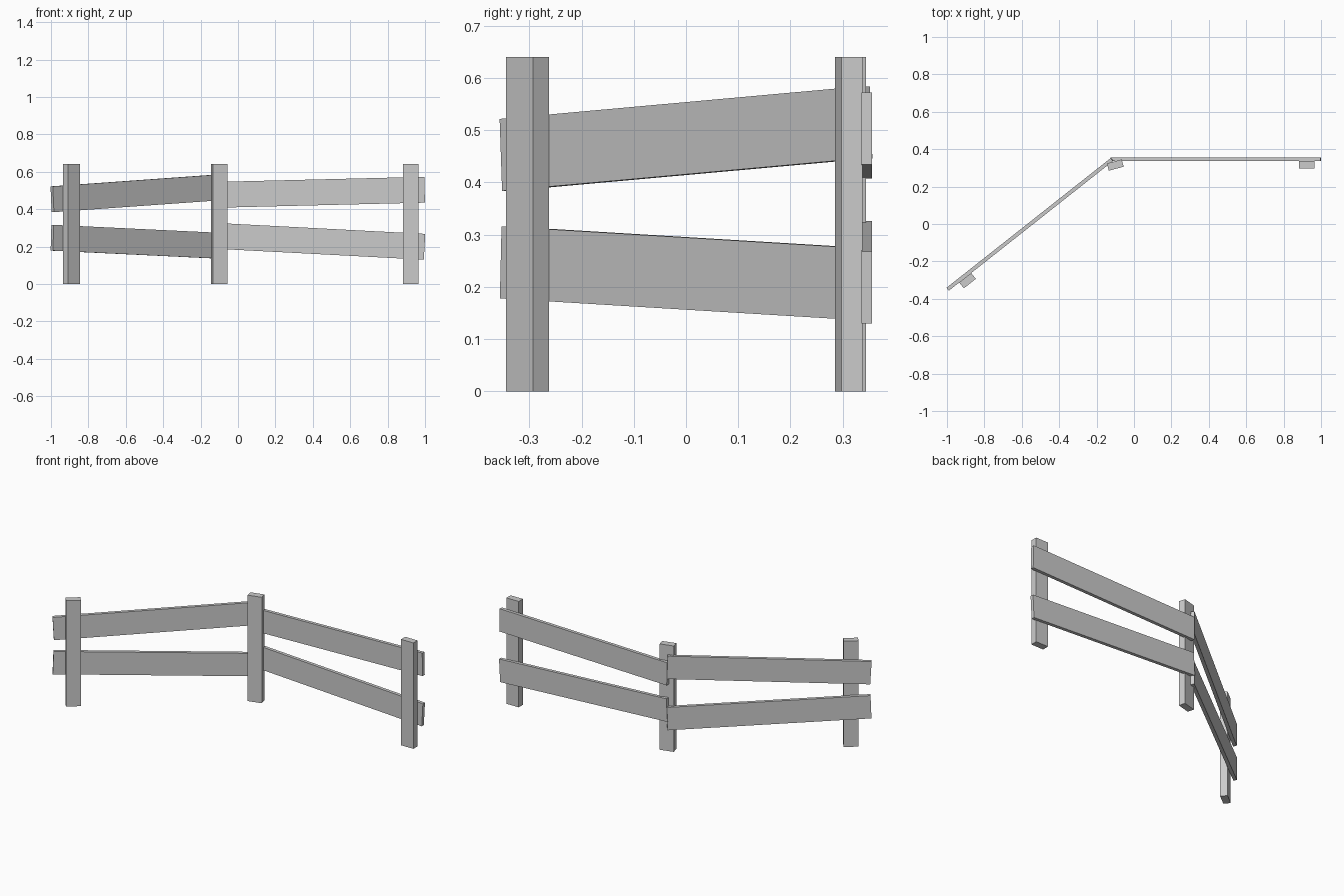
import bpy
from math import radians

if "Cube" in bpy.data.objects:
    bpy.data.objects.remove(bpy.data.objects["Cube"])


def box(name, size, centre, yaw=0, pitch=0):
    """Box turned about z by yaw, with its +x end raised by pitch (degrees)."""
    bpy.ops.mesh.primitive_cube_add(size=1, location=centre,
                                    rotation=(0, radians(-pitch), radians(yaw)))
    ob = bpy.context.object
    ob.name = name
    ob.scale = size
    return ob


# Upright posts: x, y, yaw
POST = (0.082, 0.04, 0.64)
for name, x, y, yaw in (("left_post", -0.89, -0.303, 38.3),
                        ("corner_post", -0.10, 0.315, 15),
                        ("right_post", 0.923, 0.318, 0)):
    box(name, POST, (x, y, POST[2] / 2), yaw)

# Crooked rails on the back of the posts: centre, yaw, pitch
RAIL = (1.12, 0.02, 0.138)
for name, centre, yaw, pitch in (
        ("left_upper_rail", (-0.5545, 0, 0.484), 38.3, 3.2),
        ("left_lower_rail", (-0.5545, 0, 0.226), 38.3, -2.15),
        ("right_upper_rail", (0.438, 0.346, 0.490), 0, 1.4),
        ("right_lower_rail", (0.438, 0.346, 0.228), 0, -3.0)):
    box(name, RAIL, centre, yaw, pitch)
